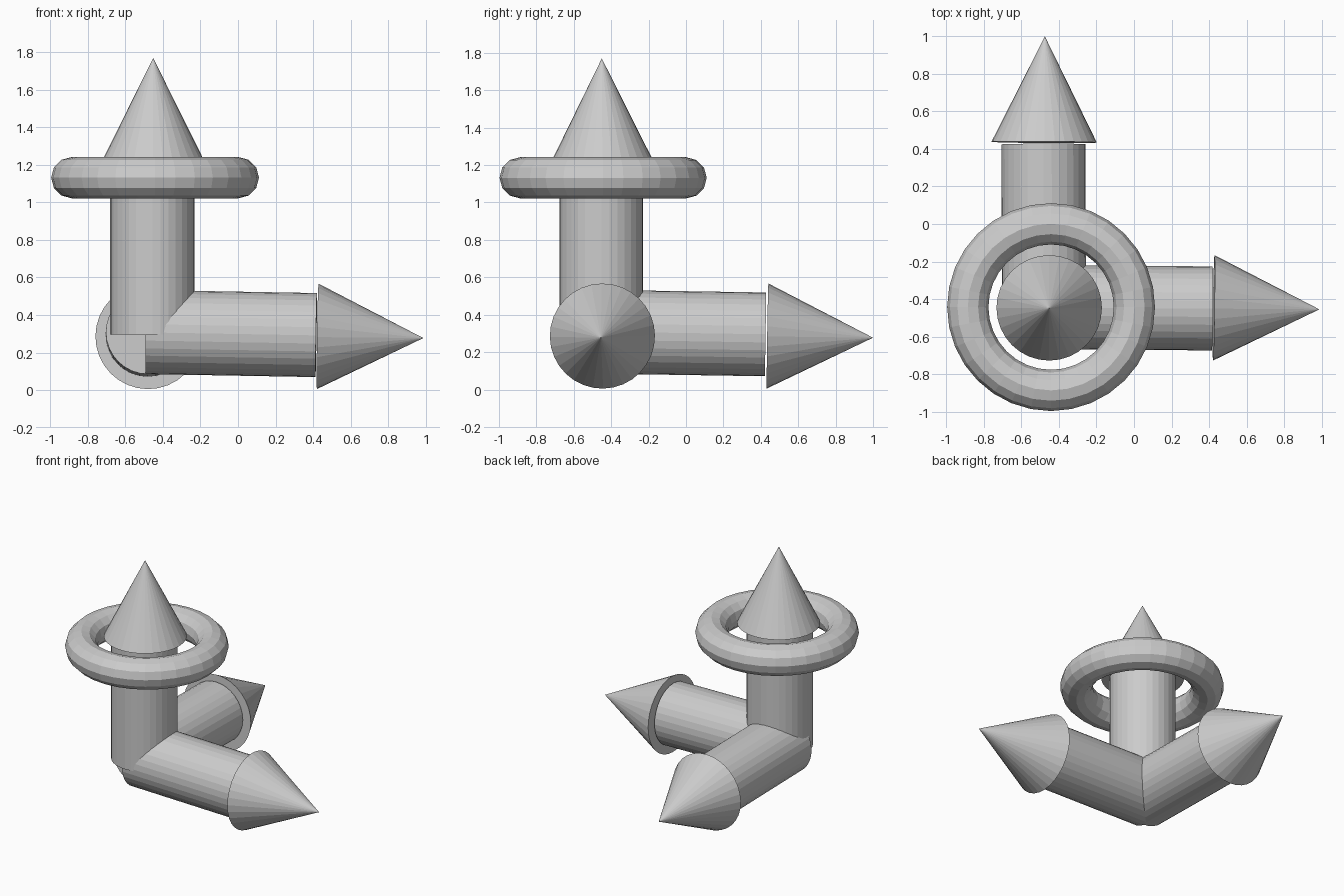
import bpy
from mathutils import Vector

if "Cube" in bpy.data.objects:
    bpy.data.objects.remove(bpy.data.objects["Cube"])


def tapered(name, start, end, r1, r2):
    """Capped 32-sided cylinder or cone running from start to end."""
    a, b = Vector(start), Vector(end)
    axis = b - a
    bpy.ops.mesh.primitive_cone_add(vertices=32, radius1=r1, radius2=r2,
                                    depth=axis.length, location=(a + b) / 2)
    obj = bpy.context.object
    obj.name = name
    obj.rotation_mode = 'QUATERNION'
    obj.rotation_quaternion = Vector((0, 0, 1)).rotation_difference(axis)
    return obj


SHAFT_R, HEAD_R = 0.224, 0.281

# Each arrow: name, shaft start, shaft end, head base centre, head tip
arrows = [
    ("right", (-0.49, -0.443, 0.309), (0.417, -0.45, 0.293),
     (0.425, -0.447, 0.286), (0.988, -0.455, 0.277)),
    ("back", (-0.48, -0.475, 0.309), (-0.482, 0.425, 0.295),
     (-0.479, 0.436, 0.286), (-0.475, 1.0, 0.277)),
    ("up", (-0.457, -0.453, 0.295), (-0.457, -0.453, 1.2),
     (-0.452, -0.447, 1.204), (-0.452, -0.45, 1.77)),
]
for name, s0, s1, h0, h1 in arrows:
    tapered(name + "_arrow_shaft", s0, s1, SHAFT_R, SHAFT_R)
    tapered(name + "_arrow_head", h0, h1, HEAD_R, 0)

# Ring floating around the upright arrow
bpy.ops.mesh.primitive_torus_add(major_segments=32, minor_segments=12,
                                 major_radius=0.444, minor_radius=0.11,
                                 location=(-0.442, -0.443, 1.132))
bpy.context.object.name = "ring"
